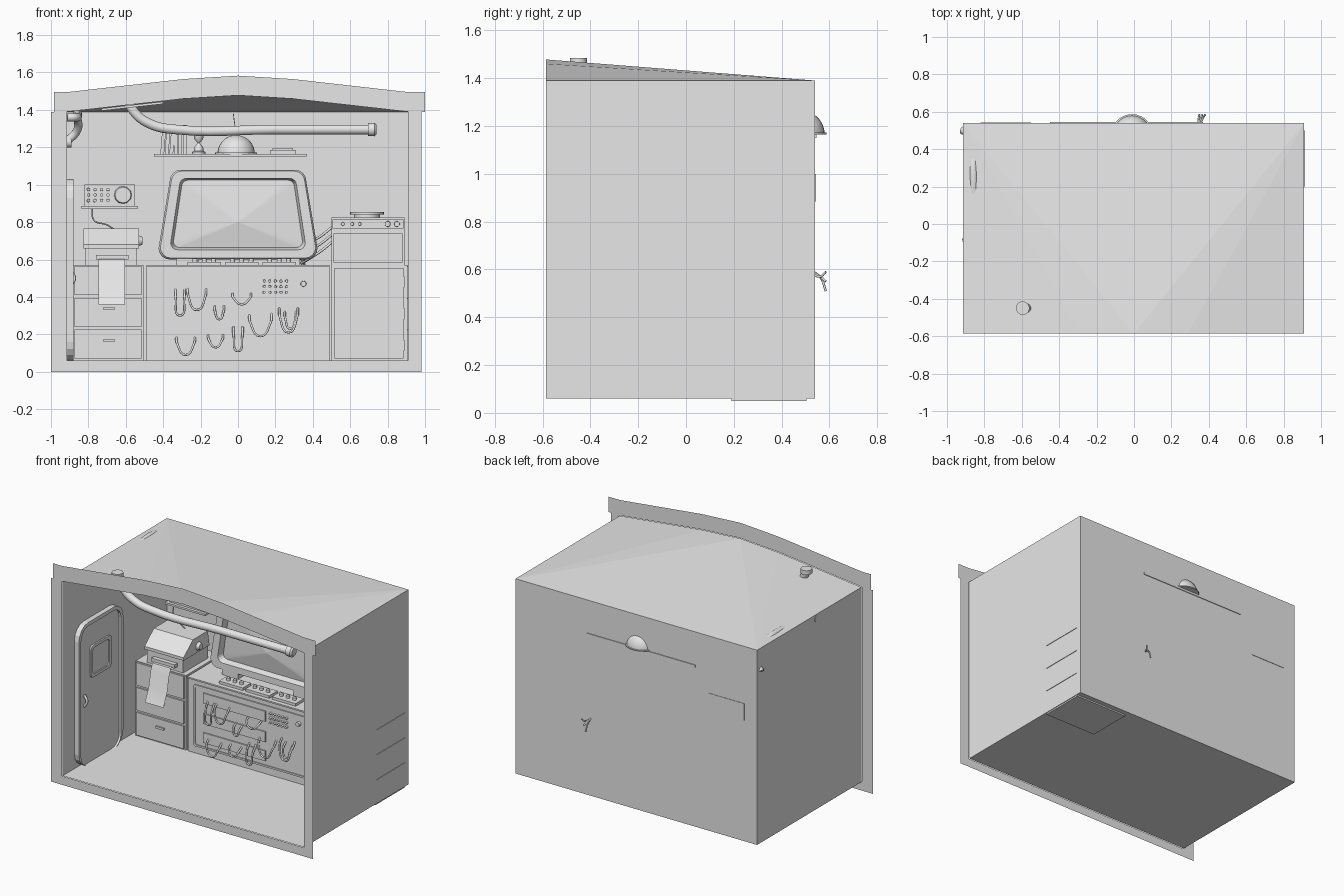
import bpy, bmesh, math

cube = bpy.data.objects.get("Cube")
if cube:
    bpy.data.objects.remove(cube, do_unlink=True)

colour = (.8, .8, .8, 1)
grey = bpy.data.materials.new("plain_grey")
grey.use_nodes = True
grey.diffuse_color = colour
grey.node_tree.nodes["Principled BSDF"].inputs["Base Color"].default_value = colour

# Main planes of the room
LEFT, RIGHT, FRONT, BACK = -.915, .91, -.585, .54
FLOOR, DESK, SHELF, EAVE = .06, .57, 1.165, 1.39
UNIT_FRONT = .16


def link(name, data):
    data.materials.append(grey)
    ob = bpy.data.objects.new(name, data)
    bpy.context.scene.collection.objects.link(ob)
    return ob


def finish(name, bm, smooth=False):
    mesh = bpy.data.meshes.new(name)
    bm.to_mesh(mesh)
    bm.free()
    ob = link(name, mesh)
    if smooth:
        bpy.ops.object.select_all(action='DESELECT')
        ob.select_set(True)
        bpy.context.view_layer.objects.active = ob
        bpy.ops.object.shade_smooth_by_angle(angle=math.radians(40))


def loft(name, layers, axis, tip=None, smooth=False):
    """Skin matching outlines, each at its own depth along an axis."""
    bm = bmesh.new()
    place = {'x': lambda u, v, d: (d, u, v), 'y': lambda u, v, d: (u, d, v), 'z': lambda u, v, d: (u, v, d)}[axis]
    rings = [[bm.verts.new(place(u, v, depth)) for u, v in outline] for outline, depth in layers]
    for a, b in zip(rings, rings[1:]):
        for i in range(len(a)):
            bm.faces.new((a[i - 1], a[i], b[i], b[i - 1]))
    bm.faces.new(rings[0])
    last = bm.faces.new(rings[-1])
    if tip:
        centre = bmesh.ops.poke(bm, faces=[last])["verts"][0]
        centre.co = tip
    bmesh.ops.recalc_face_normals(bm, faces=bm.faces)
    finish(name, bm, smooth)


def prism(name, axis, outline, start, end):
    loft(name, [(outline, start), (outline, end)], axis)


def box(name, x, y, z):
    prism(name, 'z', [(x[0], y[0]), (x[1], y[0]), (x[1], y[1]), (x[0], y[1])], *z)


def turned(name, axis, u, v, steps, sides=20):
    """Lathe a list of (radius, depth) steps."""
    def circle(r):
        angles = [math.tau * i / sides for i in range(sides)]
        return [(u + r * math.cos(a), v + r * math.sin(a)) for a in angles]
    loft(name, [(circle(r), depth) for r, depth in steps], axis, smooth=True)


def knob(name, x, z, r, y, depth=.02):
    turned(name, 'y', x, z, [(r, y), (r * .9, y - depth)], 12)


def rounded(centre, low_half, top_half, bottom, top, r):
    """Trapezoid outline with rounded corners."""
    outline = []
    for q, (side, half, v, up) in enumerate(((1, low_half, bottom, 1), (1, top_half, top, -1),
                                             (-1, top_half, top, -1), (-1, low_half, bottom, 1))):
        for k in range(5):
            a = (q - 1 + k / 4) * math.pi / 2
            outline.append((centre + side * (half - r) + r * math.cos(a), v + up * r + r * math.sin(a)))
    return outline


def tube(name, points, r, detail=2):
    """Smooth round tube through a few points."""
    curve = bpy.data.curves.new(name, 'CURVE')
    curve.dimensions = '3D'
    curve.bevel_depth, curve.bevel_resolution = r, detail
    curve.use_fill_caps = True
    curve.resolution_u = 6
    spline = curve.splines.new('BEZIER')
    spline.bezier_points.add(len(points) - 1)
    for knot, point in zip(spline.bezier_points, points):
        knot.co = point
        knot.handle_left_type = knot.handle_right_type = 'AUTO'
    link(name, curve)


# Room shell: open at the front, with an arched sloping roof
arch = [(LEFT, EAVE), (-.29, 1.46), (0, 1.478), (.29, 1.46), (RIGHT, EAVE)]
bm = bmesh.new()
edge = [bm.verts.new((x, FRONT, z)) for x, z in arch]
back_left, back_right = [bm.verts.new((x, BACK, EAVE)) for x in (LEFT, RIGHT)]
base = [bm.verts.new((x, y, FLOOR)) for x, y in ((LEFT, FRONT), (RIGHT, FRONT), (RIGHT, BACK), (LEFT, BACK))]
for i, (a, b) in enumerate(zip(edge, edge[1:])):
    bm.faces.new((back_left if i < 2 else back_right, a, b))
bm.faces.new((back_left, edge[2], back_right))
bm.faces.new(base)
bm.faces.new((base[0], base[3], back_left, edge[0]))
bm.faces.new((base[1], edge[-1], back_right, base[2]))
bm.faces.new((base[2], back_right, back_left, base[3]))
bmesh.ops.recalc_face_normals(bm, faces=bm.faces)
finish("room_shell", bm)

# Flat frame around the opening
bm = bmesh.new()
def frame_face(*corners):
    bm.faces.new([bm.verts.new((x, FRONT - .005, z)) for x, z in corners])
border = [(-.985, EAVE), *arch, (1, EAVE)]
for (ax, az), (bx, bz) in zip(border, border[1:]):
    frame_face((ax, az), (bx, bz), (bx, bz + .105), (ax, az + .105))
for x, end, z, top in ((-1, LEFT, 0, EAVE), (RIGHT, .98, 0, EAVE), (LEFT, RIGHT, 0, FLOOR)):
    frame_face((x, z), (end, z), (end, top), (x, top))
finish("front_frame", bm)

# Side door with surround, window and handle
def raised_panel(name, axis, outline, rim, back, face, recess):
    loft(name, [(outline(0), back), (outline(0), face), (outline(rim), face), (outline(rim), recess)], axis)

raised_panel("side_door", 'x', lambda i: rounded(-.22, .24 - i, .24 - i, FLOOR, 1.03 - i, .1 - i),
             .025, LEFT, -.88, -.895)
raised_panel("door_window", 'x', lambda i: rounded(-.21, .11 - i, .11 - i, .63 + i, .85 - i, .025),
             .02, -.9, -.885, -.893)
tube("door_handle", [(-.895, -.38, .54), (-.875, -.38, .5), (-.895, -.38, .46)], .009)

# Drawer unit
box("drawer_unit", (-.885, -.505), (UNIT_FRONT, BACK), (FLOOR, DESK))
for i in range(3):
    z = .07 + i * .17
    box("drawer_front", (-.875, -.515), (.148, .17), (z, z + .155))
    box("drawer_handle", (-.72, -.66), (.138, .15), (z + .09, z + .105))

# Printer with hanging paper
prism("printer_base", 'x', [(.18, DESK), (.18, .67), (.45, .67), (.45, DESK)], -.815, -.54)
prism("printer_cover", 'x', [(.17, .66), (.17, .68), (.27, .765), (.43, .765), (.45, .66)], -.825, -.53)
box("paper_guide", (-.76, -.585), (.15, .19), (.6, .625))
turned("printer_knob", 'x', .33, .7, [(.028, -.53), (.02, -.51)])
bm = bmesh.new()
rows = [[bm.verts.new((x, y, z)) for x in (-.745, -.605)]
        for y, z in ((.18, .615), (.14, .6), (.12, .55), (.1, .45), (.06, .36))]
for a, b in zip(rows, rows[1:]):
    bm.faces.new((a[0], b[0], b[1], a[1]))
finish("paper_strip", bm, smooth=True)

# Radio on a wall shelf
box("radio_shelf", (-.84, -.535), (.41, BACK), (.872, .885))
box("radio", (-.82, -.55), (.43, BACK + .003), (.885, 1))
knob("radio_speaker", -.615, .945, .047, .43, .01)
for column in range(4):
    for row in range(3):
        knob("radio_knob", -.8 + column * .035, .915 + row * .03, .009, .43, .01)
tube("radio_cable", [(-.78, .42, .87), (-.77, .4, .81), (-.7, .38, .785), (-.66, .38, .76)], .004)

# Central console with inset panel, patch strips and buttons
box("console", (-.49, .49), (UNIT_FRONT, BACK), (FLOOR, DESK))
box("console_lip", (-.49, .49), (.15, UNIT_FRONT), (DESK - .01, DESK))
raised_panel("console_panel", 'y', lambda i: rounded(0, .445 - i, .445 - i, .11 + i, .53 - i, .015),
             .012, UNIT_FRONT, .152, .158)
for z in (.15, .28, .42):
    box("patch_strip", (-.37, .1), (.15, UNIT_FRONT), (z, z + .07))
for column in range(5):
    for row in range(3):
        knob("console_button", .14 + column * .03, .425 + row * .03, .008, UNIT_FRONT)
knob("console_dial", .35, .47, .016, UNIT_FRONT)

# Hanging patch leads: middle, top, width, drop
leads = [(-.31, .45, .05, .15), (-.22, .45, .1, .12), (-.1, .35, .05, .07), (.02, .42, .1, .06),
         (.12, .31, .12, .12), (.27, .34, .1, .13), (.28, .32, .06, .09), (-.28, .19, .1, .1),
         (-.12, .2, .08, .07), (0, .24, .05, .13)]
for middle, top, width, drop in leads:
    path = []
    for across, y, fall in ((-.5, UNIT_FRONT, 0), (-.45, .125, .4), (0, .12, 1), (.45, .125, .4), (.5, UNIT_FRONT, 0)):
        path.append((middle + across * width, y, top - fall * drop))
    tube("patch_lead", path, .006)

# Controls on the console top
for x in (-.27, -.07, .13):
    box("control_panel", (x, x + .18), (.18, .27), (DESK, DESK + .018))
    for i in range(3):
        turned("control_knob", 'z', x + .04 + i * .05, .225, [(.014, DESK), (.012, DESK + .035)], 12)

# Monitor with deep bezel and domed glass
def screen(inset):
    return rounded(0, .425 - inset, .365 - inset * .8, .6 + inset * .8, 1.08 - inset * .7, .06 - inset * .35)
loft("monitor", [(screen(.08), BACK - .005), (screen(.01), .42), (screen(0), .31), (screen(.01), .295),
                 (screen(.065), .295), (screen(.08), .335)], 'y', tip=(0, .31, .8))
for x in (-.27, .27):
    box("monitor_foot", (x - .06, x + .06), (.3, .5), (DESK, .61))

# Cupboard with door, hinges and shelf rails
box("cupboard", (.5, .905), (.19, .505), (.05, DESK))
box("cupboard_door", (.515, .885), (.178, .19), (.07, .555))
for i in range(3):
    z = .11 + i * .17
    box("cupboard_rail", (.52, RIGHT + .004), (.2, .5), (z + .11, z + .115))
    for x in (.53, .885):
        box("door_hinge", (x - .005, x + .005), (.17, .18), (z, z + .06))

# Appliance on the cupboard, with a hot plate
box("appliance", (.5, .89), (.19, .5), (DESK, .825))
box("appliance_door", (.51, .88), (.178, .19), (.585, .74))
box("appliance_controls", (.505, .885), (.18, .19), (.765, .815))
for x, r in ((.56, .01), (.61, .01), (.65, .01), (.8, .016), (.85, .016)):
    knob("appliance_knob", x, .79, r, .185)
box("appliance_display", (.69, .76), (.174, .18), (.78, .8))
turned("hot_plate", 'z', .69, .34, [(.07, .825), (.07, .84), (.09, .842), (.09, .855)], 28)

# Cables from the monitor to the appliance and through the back wall
for k in range(3):
    z = .61 + k * .04
    tube("power_cable", [(.34, .53, .58), (.39, .4, z), (.45, .36, z + .04), (.51, .36, z + .09)], .007)
    tube("rear_cable", [(.34, .51, .6), (.345 + k * .01, .56, DESK), (.35 + k * .015, .585, z - .1)], .005)

# Upper shelf with books, hourglass, dome and case
box("upper_shelf", (-.45, .37), (.36, BACK + .005), (SHELF - .015, SHELF))
for i in range(6):
    x, height, lean = i * .024 - .415, .13 + i % 2 * .025, .01 if i < 3 else 0
    prism("book", 'y', [(x, SHELF), (x + .02, SHELF), (x + .02 + lean, SHELF + height), (x + lean, SHELF + height)],
          .4, .52)
profile = [(.035, 0), (.035, .01), (.025, .015), (.024, .035)]
waist = .0575
turned("hourglass", 'z', -.21, .45, [(r, SHELF + h) for r, h in profile] + [(.006, SHELF + waist)]
       + [(r, SHELF + 2 * waist - h) for r, h in reversed(profile)])
turned("dome_base", 'z', -.01, .475, [(.112, SHELF), (.112, SHELF + .007)], 28)
turned("dome", 'z', -.01, .48, [(.1 * math.cos(i / 6), SHELF + .1 * math.sin(i / 6)) for i in range(10)], 28)
tube("dome_aerial", [(-.01, .46, SHELF + .1), (-.025, .46, EAVE - .01)], .002)
box("small_case", (.17, .31), (.4, .5), (SHELF, SHELF + .02))
box("small_case_lid", (.185, .295), (.41, .49), (SHELF + .02, SHELF + .03))

# Overhead pipe, its end cap, roof collar and ceiling plate
PIPE_Y, PIPE_Z = -.45, 1.295
tube("overhead_pipe", [(x, PIPE_Y, PIPE_Z + rise) for x, rise in
                       ((-.595, .18), (-.56, .1), (-.47, .03), (-.33, 0), (.2, 0), (.72, 0))], .026, 5)
turned("pipe_cap", 'x', PIPE_Y, PIPE_Z, [(.034, .695), (.036, .73), (.026, .74)])
turned("roof_collar", 'z', -.595, PIPE_Y, [(.036, 1.455), (.036, 1.485)])
prism("ceiling_plate", 'y', [(-.73, 1.395), (-.4, 1.432), (-.4, 1.445), (-.73, 1.408)], -.53, -.36)

# Elbow pipe on the side wall
tube("wall_pipe", [(LEFT, -.1, 1.36), (-.87, -.09, 1.36), (-.86, 0, 1.36), (-.86, .4, 1.36),
                   (-.86, .48, 1.29), (LEFT, .5, 1.23)], .022, 4)
turned("wall_pipe_flange", 'x', .505, 1.23, [(.032, LEFT), (.032, -.89)])
